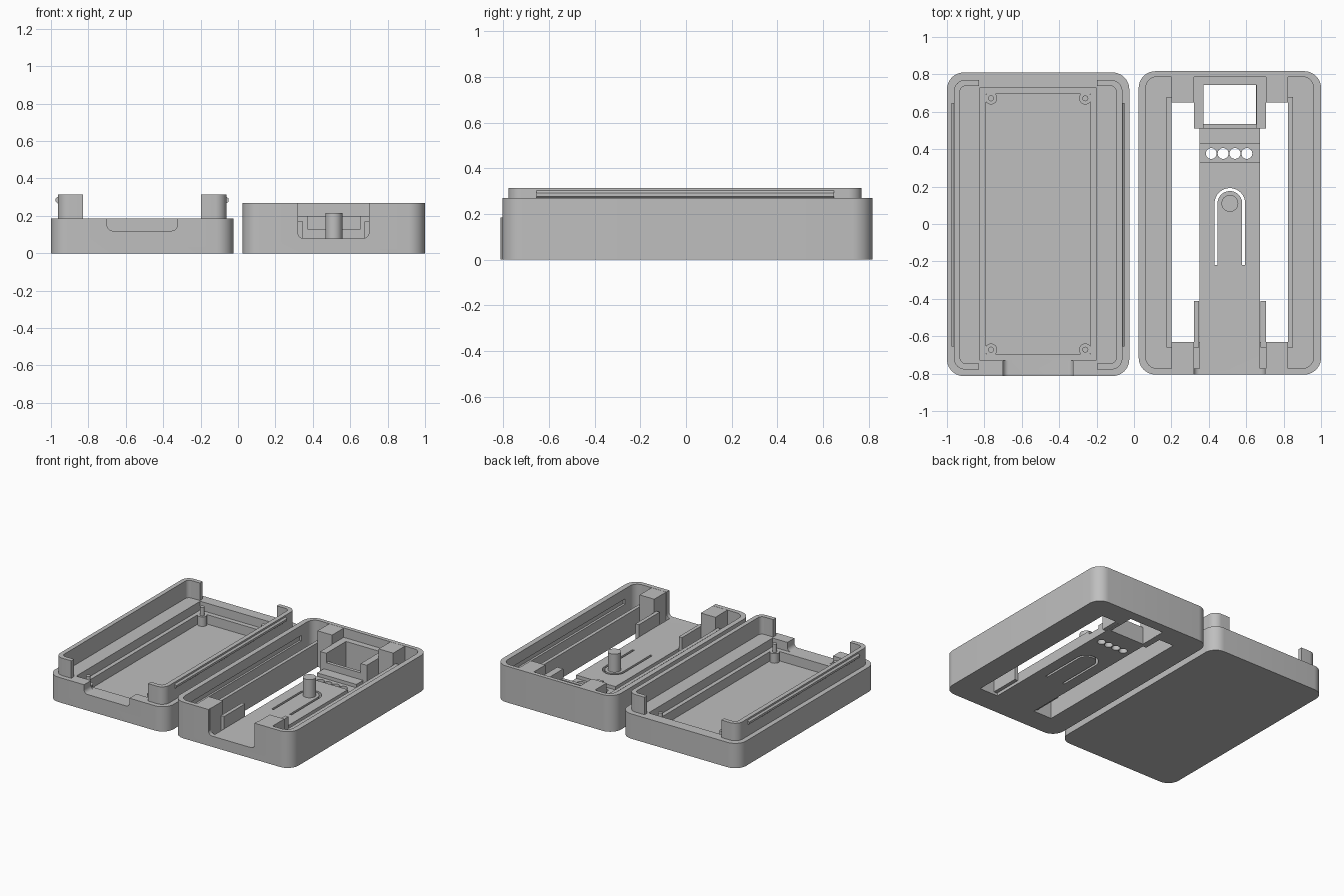
import bpy, bmesh
from math import sin, cos, pi

if "Cube" in bpy.data.objects:
    bpy.data.objects.remove(bpy.data.objects["Cube"])

GREY = (0.52, 0.52, 0.52, 1)
mat = bpy.data.materials.new("matte_grey")
mat.use_nodes = True
mat.diffuse_color = GREY
mat.node_tree.nodes["Principled BSDF"].inputs["Base Color"].default_value = GREY


def prism(name, pts, lo, hi, axis="z"):
    """Extrude an outline along z, or an xz outline along y."""
    bm = bmesh.new()
    place = (lambda p, h: (p[0], p[1], h)) if axis == "z" else (lambda p, h: (p[0], h, p[1]))
    a = [bm.verts.new(place(p, lo)) for p in pts]
    b = [bm.verts.new(place(p, hi)) for p in pts]
    bm.faces.new(a)
    bm.faces.new(b)
    for i in range(len(a)):
        j = (i + 1) % len(a)
        bm.faces.new((a[i], a[j], b[j], b[i]))
    bmesh.ops.recalc_face_normals(bm, faces=bm.faces)
    mesh = bpy.data.meshes.new(name)
    bm.to_mesh(mesh)
    bm.free()
    ob = bpy.data.objects.new(name, mesh)
    mesh.materials.append(mat)
    bpy.context.collection.objects.link(ob)
    return ob


def arc(x, y, r, a0, a1, n):
    return [(x + r * cos(a0 + (a1 - a0) * i / n), y + r * sin(a0 + (a1 - a0) * i / n))
            for i in range(n + 1)]


def rounded(x0, x1, y0, y1, r, n=10):
    return (arc(x1 - r, y1 - r, r, 0, pi / 2, n) + arc(x0 + r, y1 - r, r, pi / 2, pi, n)
            + arc(x0 + r, y0 + r, r, pi, 1.5 * pi, n) + arc(x1 - r, y0 + r, r, 1.5 * pi, 2 * pi, n))


def box(name, x0, x1, y0, y1, z0, z1):
    return prism(name, [(x0, y0), (x1, y0), (x1, y1), (x0, y1)], z0, z1)


def cylinder(name, x, y, r, z0, z1, n=24):
    return prism(name, arc(x, y, r, 0, 2 * pi, n)[:-1], z0, z1)


def combine(ob, others, op):
    """Apply booleans to ob and drop the tools."""
    for o in others:
        m = ob.modifiers.new("cut", "BOOLEAN")
        m.object, m.operation, m.solver = o, op, "EXACT"
    dg = bpy.context.evaluated_depsgraph_get()
    mesh = bpy.data.meshes.new_from_object(ob.evaluated_get(dg))
    ob.modifiers.clear()
    ob.data = mesh
    for o in others:
        bpy.data.objects.remove(o)
    return ob


def notch(name, x0, x1, y0, y1, z0):
    """Open-topped cutter with rounded lower corners."""
    r = 0.03
    pts = [(x1, 0.4), (x0, 0.4)] + arc(x0 + r, z0 + r, r, pi, 1.5 * pi, 6) \
        + arc(x1 - r, z0 + r, r, 1.5 * pi, 2 * pi, 6)
    return prism(name, pts, y0, y1, "y")


parts = []

# ---- Lid tray ----
LX = -0.5125
STEP, FLOOR = 0.12, 0.05
lid = prism("lid_tray", rounded(-1, -0.025, -0.813, 0.81, 0.09), 0, 0.185)
combine(lid, [
    box("step_cut", LX - 0.31, LX + 0.31, -0.73, 0.73, STEP, 0.4),
    box("pocket_cut", LX - 0.28, LX + 0.28, -0.695, 0.695, FLOOR, 0.4),
    notch("port_cut", -0.70, -0.325, -0.9, -0.69, STEP)], "DIFFERENCE")
parts.append(lid)

# Raised lip, left open in the middle of both ends
lip = prism("lid_lip", rounded(-0.963, -0.062, -0.778, 0.77, 0.06), 0.18, 0.315)
combine(lip, [
    prism("lip_inner_cut", rounded(-0.93, -0.095, -0.745, 0.738, 0.03), 0.1, 0.4),
    box("lip_gap_cut", -0.83, -0.197, -1, 1, 0.1, 0.4)], "DIFFERENCE")
parts.append(lip)

# Snap ridges on the outside of the lip
for side, name in ((-1, "right"), (1, "left")):
    x = LX + side * 0.445
    pts = [(x, 0.262), (x + side * 0.018, 0.277), (x + side * 0.018, 0.292), (x, 0.307)]
    parts.append(prism("snap_ridge_" + name, pts, -0.655, 0.648, "y"))

# Board posts with locating pins
for x in (LX - 0.252, LX + 0.252):
    for y in (-0.672, 0.672):
        parts.append(cylinder("board_post", x, y, 0.033, 0.04, STEP + 0.001))
        parts.append(cylinder("board_pin", x, y, 0.016, 0.1, 0.183, 16))

# ---- Deep base ----
BX = 0.5125
H, STRIP = 0.27, 0.08
base = prism("base_shell", rounded(0.025, 1, -0.805, 0.817, 0.09), 0, H)
combine(base, [
    prism("cavity_cut", rounded(0.063, 0.96, -0.772, 0.787, 0.06), FLOOR, 0.5),
    notch("front_cut", 0.32, 0.70, -0.9, -0.7, STRIP)], "DIFFERENCE")
for side in (-1, 1):
    x = BX + side * 0.448
    groove = box("snap_groove_cut", x - 0.016, x + 0.016, -0.655, 0.655, 0.155, 0.195)
    combine(base, [groove], "DIFFERENCE")

# Centre strip joined to the floor
combine(base, [box("strip", BX - 0.162, BX + 0.162, -0.79, 0.6, 0.02, STRIP)], "UNION")

# Long side openings, window, light holes and spring tongue
cuts = [box("slot_cut", min(a, b), max(a, b), -0.632, 0.65, -0.1, 0.2)
        for a, b in ((BX - 0.312, BX - 0.162), (BX + 0.162, BX + 0.312))]
cuts.append(box("window_cut", 0.37, 0.652, 0.535, 0.742, -0.1, 0.2))
cuts.append(box("light_recess_cut", BX - 0.17, BX + 0.17, 0.33, 0.43, 0.055, 0.2))
cuts += [cylinder("light_hole_cut", 0.413 + 0.0635 * i, 0.377, 0.029, -0.1, 0.2)
         for i in range(4)]
tongue = ([(BX + 0.082, -0.22)] + arc(BX, 0.11, 0.082, 0, pi, 20) + [(BX - 0.082, -0.22)]
          + [(BX - 0.066, -0.22)] + arc(BX, 0.11, 0.066, pi, 0, 20) + [(BX + 0.066, -0.22)])
cuts.append(prism("tongue_cut", tongue, -0.1, 0.2))
combine(base, cuts, "DIFFERENCE")
parts.append(base)

# Button plunger
parts.append(cylinder("button_plunger", BX, 0.11, 0.045, 0.06, 0.215, 32))

# Mirrored inner walls and corner blocks
for side, name in ((-1, "right"), (1, "left")):
    def wall(label, d0, d1, y0, y1, z0, z1):
        a, b = BX + side * d0, BX + side * d1
        parts.append(box(label + "_" + name, min(a, b), max(a, b), y0, y1, z0, z1))
    wall("slot_rail", 0.312, 0.338, -0.66, 0.68, 0.04, 0.18)
    wall("rear_block", 0.192, 0.312, 0.65, 0.80, 0.04, H - 0.001)
    wall("front_block", 0.192, 0.312, -0.79, -0.632, 0.04, H - 0.001)
    wall("channel_wall", 0.165, 0.192, -0.66, -0.412, 0.02, 0.17)
    wall("window_side_wall", 0.142, 0.192, 0.51, 0.79, 0.001, 0.2)

# Walls closing the window frame
parts.append(box("window_rear_wall", 0.35, 0.68, 0.742, 0.795, 0.04, 0.2))
parts.append(box("window_front_wall", 0.35, 0.68, 0.51, 0.535, 0.04, 0.13))

# Smooth the rounded corners, keep edges sharp
bpy.ops.object.select_all(action="DESELECT")
for ob in parts:
    ob.select_set(True)
bpy.context.view_layer.objects.active = parts[0]
bpy.ops.object.shade_smooth_by_angle(angle=pi / 6)
